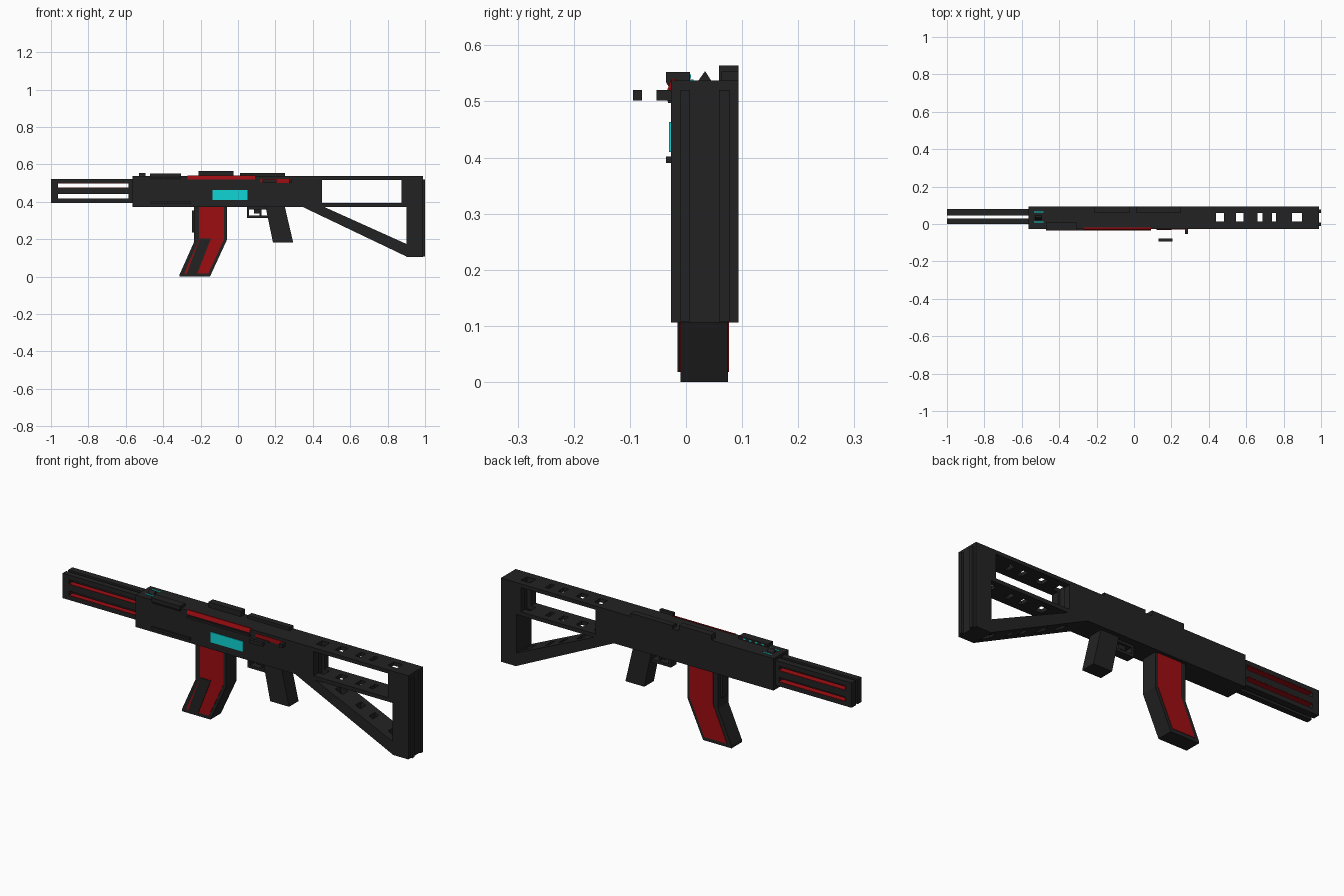
import bpy, bmesh

def mat(name, rgb):
    m = bpy.data.materials.new(name)
    m.diffuse_color = (*rgb, 1)
    return m

DARK = mat("charcoal", (0.0165, 0.0165, 0.0165))
RED = mat("deep red", (0.34, 0.004, 0.006))
CYAN = mat("cyan", (0.005, 0.66, 0.66))

def prism(name, pts, lo, hi, m=DARK, axis='y'):
    """Extrude a polygon: (x, z) points along y, or (y, z) points along x."""
    bm = bmesh.new()
    def co(p, d):
        return (p[0], d, p[1]) if axis == 'y' else (d, p[0], p[1])
    a = [bm.verts.new(co(p, lo)) for p in pts]
    b = [bm.verts.new(co(p, hi)) for p in pts]
    bm.faces.new(a)
    bm.faces.new(b[::-1])
    n = len(pts)
    for i in range(n):
        j = (i + 1) % n
        bm.faces.new((a[i], b[i], b[j], a[j]))
    bmesh.ops.recalc_face_normals(bm, faces=bm.faces)
    me = bpy.data.meshes.new(name)
    bm.to_mesh(me)
    bm.free()
    me.materials.append(m)
    ob = bpy.data.objects.new(name, me)
    bpy.context.collection.objects.link(ob)
    return ob

def box(name, x, y, z, m=DARK):
    return prism(name, [(x[0], z[0]), (x[1], z[0]), (x[1], z[1]), (x[0], z[1])], y[0], y[1], m)

Y0, Y1 = -0.027, 0.094      # receiver sides

# Receiver and skeleton stock
stock = [
    box("receiver", (-0.565, 0.45), (Y0, Y1), (0.373, 0.537)),
    box("stock_top_bar", (0.45, 0.875), (Y0, Y1), (0.518, 0.537)),
    box("stock_middle_bar", (0.45, 0.875), (Y0, Y1), (0.373, 0.393)),
    prism("stock_diagonal", [(0.345, 0.373), (0.46, 0.373), (0.9, 0.175), (0.9, 0.108)], Y0, Y1),
    prism("stock_butt", [(0.875, 0.537), (0.875, 0.373), (0.9, 0.373), (0.9, 0.106),
                         (0.99, 0.106), (0.99, 0.537)], Y0, Y1),
]
# Lightening holes down through the stock bars
for i, (a, b) in enumerate([(0.438, 0.481), (0.545, 0.585), (0.66, 0.687), (0.738, 0.76), (0.846, 0.898)]):
    cut = box(f"hole_cutter_{i}", (a, b), (0.013, 0.06), (0.05, 0.65))
    cut.hide_render = True
    cut.hide_set(True)
    cut.display_type = 'WIRE'
    for ob in stock:
        xs = [v.co.x for v in ob.data.vertices]
        if a < max(xs) and b > min(xs):
            md = ob.modifiers.new("hole", 'BOOLEAN')
            md.object = cut
            md.operation = 'DIFFERENCE'
            md.solver = 'EXACT'
# Butt pad ridges
for i, y in enumerate([(-0.01, 0.007), (0.059, 0.078)]):
    box(f"butt_ridge_{i}", (0.988, 1.0), y, (0.108, 0.52))

# Barrel: two halves of three rails with red slot walls
for s, y in (("front", (0.0, 0.03)), ("back", (0.046, 0.08))):
    for k, z in enumerate([(0.395, 0.417), (0.443, 0.475), (0.501, 0.523)]):
        box(f"barrel_rail_{s}_{k}", (-1.0, -0.565), y, z)
    for k, (z0, z1) in enumerate([(0.417, 0.443), (0.475, 0.501)]):
        box(f"muzzle_cap_{s}_{k}", (-1.0, -0.963), y, (z0, z1))
        box(f"barrel_root_{s}_{k}", (-0.585, -0.565), y, (z0, z1))
        yi = (y[0] + 0.001, y[1] - 0.001)
        box(f"slot_floor_{s}_{k}", (-0.963, -0.585), yi, (z0, z0 + 0.002), RED)
        box(f"slot_roof_{s}_{k}", (-0.963, -0.585), yi, (z1 - 0.002, z1), RED)

# Curved magazine with side panels
prism("magazine", [(-0.235, 0.375), (-0.235, 0.185), (-0.312, 0.012), (-0.312, 0.0),
                   (-0.15, 0.0), (-0.06, 0.195), (-0.06, 0.375)], -0.01, 0.075)
box("magazine_spine", (-0.246, -0.23), (0.01, 0.055), (0.235, 0.355))
panel = [(-0.208, 0.374), (-0.208, 0.2), (-0.287, 0.018), (-0.158, 0.018), (-0.075, 0.2), (-0.075, 0.374)]
prism("magazine_panel_front", panel, -0.012, -0.009, RED)
prism("magazine_panel_back", panel, 0.074, 0.077, RED)
prism("magazine_inlay", [(-0.205, 0.203), (-0.145, 0.203), (-0.217, 0.018), (-0.274, 0.018)], -0.015, -0.011)

# Grip, trigger guard and trigger
prism("grip", [(0.147, 0.375), (0.25, 0.375), (0.295, 0.183), (0.187, 0.183)], -0.005, 0.072)
G = (0.012, 0.056)
box("guard_front", (0.047, 0.06), G, (0.313, 0.375))
box("guard_bottom", (0.047, 0.165), G, (0.313, 0.327))
box("guard_top", (0.047, 0.165), G, (0.36, 0.375))
box("trigger", (0.085, 0.115), (0.025, 0.043), (0.338, 0.37))
box("trigger_post", (0.115, 0.125), (0.025, 0.043), (0.325, 0.37))

# Front side details: cyan plate, red top stripe, rails
box("cyan_plate", (-0.135, 0.05), (-0.03, -0.026), (0.41, 0.463), CYAN)
prism("red_stripe", [(-0.034, 0.519), (-0.026, 0.519), (-0.018, 0.54), (-0.026, 0.54)], -0.27, 0.09, RED, 'x')
box("stripe_ledge", (-0.27, 0.09), (-0.033, -0.026), (0.5, 0.511))
box("lower_side_rail", (-0.47, -0.25), (-0.036, -0.026), (0.39, 0.402))
prism("upper_side_rail", [(-0.036, 0.552), (0.007, 0.552), (0.007, 0.53), (-0.027, 0.519), (-0.036, 0.535)],
      -0.47, -0.305, DARK, 'x')

# Bolt slot, charging handle and lever
box("bolt_slot", (0.12, 0.285), (-0.029, -0.026), (0.502, 0.523), RED)
box("bolt_slot_ledge", (0.12, 0.2), (-0.032, -0.026), (0.497, 0.504))
box("charging_handle", (0.13, 0.205), (-0.0945, -0.078), (0.502, 0.52))
box("bolt_lever", (0.272, 0.29), (-0.053, -0.026), (0.502, 0.52))

# Top blocks and front sight
box("top_block_front", (-0.21, -0.025), (0.059, Y1), (0.53, 0.564))
box("top_block_rear", (0.012, 0.25), (0.062, Y1), (0.53, 0.553))
prism("front_sight", [(0.022, 0.537), (0.045, 0.537), (0.034, 0.554)], -0.53, -0.495, DARK, 'x')
# Small cyan markers along the top
for i, y in enumerate((0.01, 0.065)):
    box(f"top_marker_{i}", (-0.535, -0.485), (y - 0.003, y + 0.003), (0.536, 0.539), CYAN)
for i in range(4):
    x = -0.45 + i * 0.035
    box(f"rail_marker_{i}", (x, x + 0.014), (0.006, 0.009), (0.541, 0.548), CYAN)
